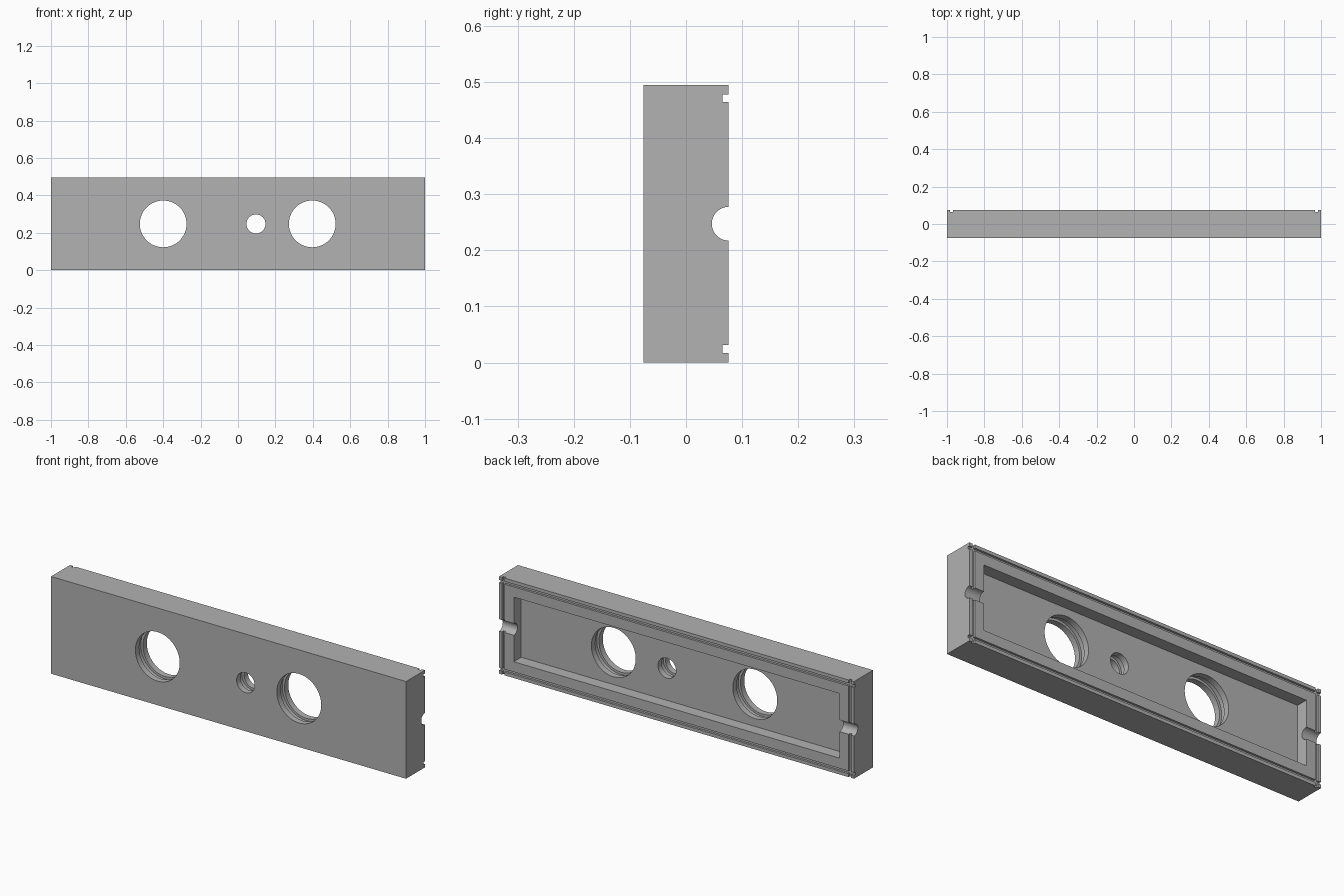
import bpy
from math import pi

if "Cube" in bpy.data.objects:
    bpy.data.objects.remove(bpy.data.objects["Cube"])

LENGTH, DEPTH, HEIGHT = 2.0, 0.152, 0.495
BACK = DEPTH / 2
MID = HEIGHT / 2
RIM = 0.083
POCKET_FLOOR = BACK - 0.06
GROOVE_WIDTH, GROOVE_DEPTH, GROOVE_INSET = 0.014, 0.011, 0.024

grey = bpy.data.materials.new("plain grey")
grey.use_nodes = True
colour = (0.445, 0.445, 0.445, 1)
grey.diffuse_color = colour
grey.node_tree.nodes["Principled BSDF"].inputs["Base Color"].default_value = colour


def box(name, centre, size):
    bpy.ops.mesh.primitive_cube_add(size=1, location=centre)
    ob = bpy.context.object
    ob.name = name
    ob.scale = size
    bpy.ops.object.transform_apply(location=True, rotation=False, scale=True)
    return ob


def cylinder(name, centre, radius, length, rotation):
    bpy.ops.mesh.primitive_cylinder_add(vertices=64, radius=radius, depth=length,
                                        location=centre, rotation=rotation)
    ob = bpy.context.object
    ob.name = name
    bpy.ops.object.transform_apply(location=True, rotation=True, scale=True)
    return ob


def cut(target, cutter):
    mod = target.modifiers.new("cut", "BOOLEAN")
    mod.operation = "DIFFERENCE"
    mod.solver = "EXACT"
    mod.object = cutter
    bpy.context.view_layer.objects.active = target
    bpy.ops.object.modifier_apply(modifier=mod.name)
    bpy.data.objects.remove(cutter)


# Solid block
plate = box("cover_plate", (0, 0, MID), (LENGTH, DEPTH, HEIGHT))
plate.data.materials.append(grey)

# Rectangular pocket in the back
cut(plate, box("pocket", (0, POCKET_FLOOR + 0.1, MID),
               (LENGTH - 2 * RIM, 0.2, HEIGHT - 2 * RIM)))

# Round holes, each with a wider ring groove halfway through the wall
wall_middle = (POCKET_FLOOR - BACK) / 2
for x, radius in ((-0.4, 0.125), (0.096, 0.051), (0.397, 0.125)):
    cut(plate, cylinder("hole", (x, 0, MID), radius, 0.4, (pi / 2, 0, 0)))
    cut(plate, cylinder("ring_groove", (x, wall_middle, MID), radius + 0.012,
                        0.03, (pi / 2, 0, 0)))

# Narrow grooves around the back rim, running out to the edges
for side in (-1, 1):
    cut(plate, box("long_groove", (0, BACK, MID + side * (MID - GROOVE_INSET)),
                   (LENGTH + 0.2, 2 * GROOVE_DEPTH, GROOVE_WIDTH)))
    cut(plate, box("end_groove", (side * (LENGTH / 2 - GROOVE_INSET), BACK, MID),
                   (GROOVE_WIDTH, 2 * GROOVE_DEPTH, HEIGHT + 0.2)))

# Half-round notches through both end walls
for side in (-1, 1):
    cut(plate, cylinder("end_notch", (side * LENGTH / 2, BACK, MID), 0.03,
                        0.3, (0, pi / 2, 0)))

# Smooth hole walls, sharp edges elsewhere
bpy.ops.object.select_all(action="DESELECT")
plate.select_set(True)
bpy.context.view_layer.objects.active = plate
bpy.ops.object.shade_smooth_by_angle(angle=pi / 6)
